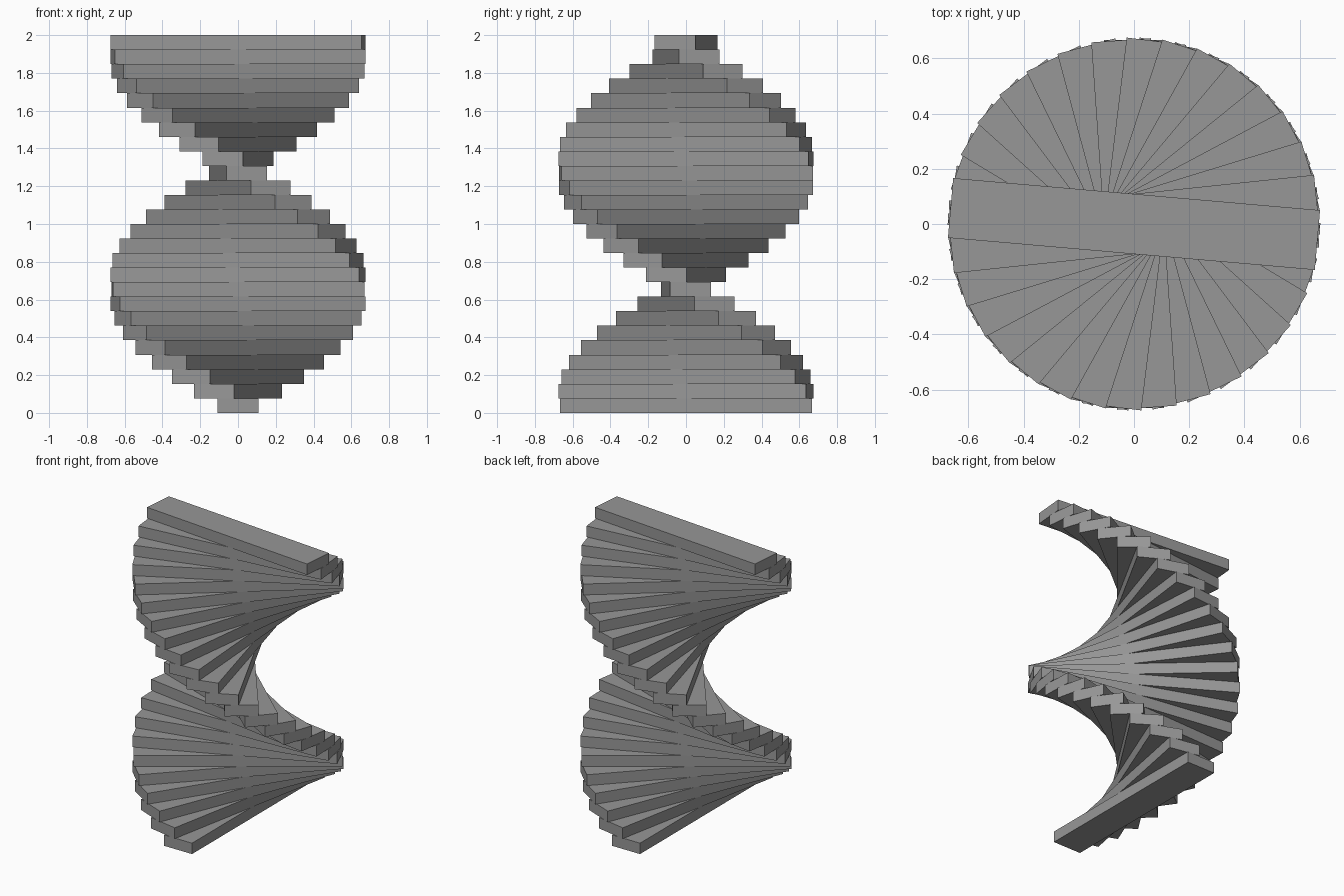
import bpy
from math import radians

if "Cube" in bpy.data.objects:
    bpy.data.objects.remove(bpy.data.objects["Cube"])

COUNT = 26
HEIGHT = 2.0 / COUNT
LENGTH, WIDTH = 1.334, 0.217
STEP = radians(-11)

# Dark grey finish
grey = bpy.data.materials.new("dark_grey")
grey.diffuse_color = (0.31, 0.31, 0.31, 1)
grey.use_nodes = True
grey.node_tree.nodes["Principled BSDF"].inputs["Base Color"].default_value = grey.diffuse_color

# Stack of slabs, each turned clockwise from the one below
for i in range(COUNT):
    bpy.ops.mesh.primitive_cube_add(
        size=1,
        location=(0, 0, (i + 0.5) * HEIGHT),
        rotation=(0, 0, radians(90) + i * STEP),
    )
    slab = bpy.context.object
    slab.name = f"slab_{i + 1:02d}"
    slab.scale = (LENGTH, WIDTH, HEIGHT)
    slab.data.materials.append(grey)
